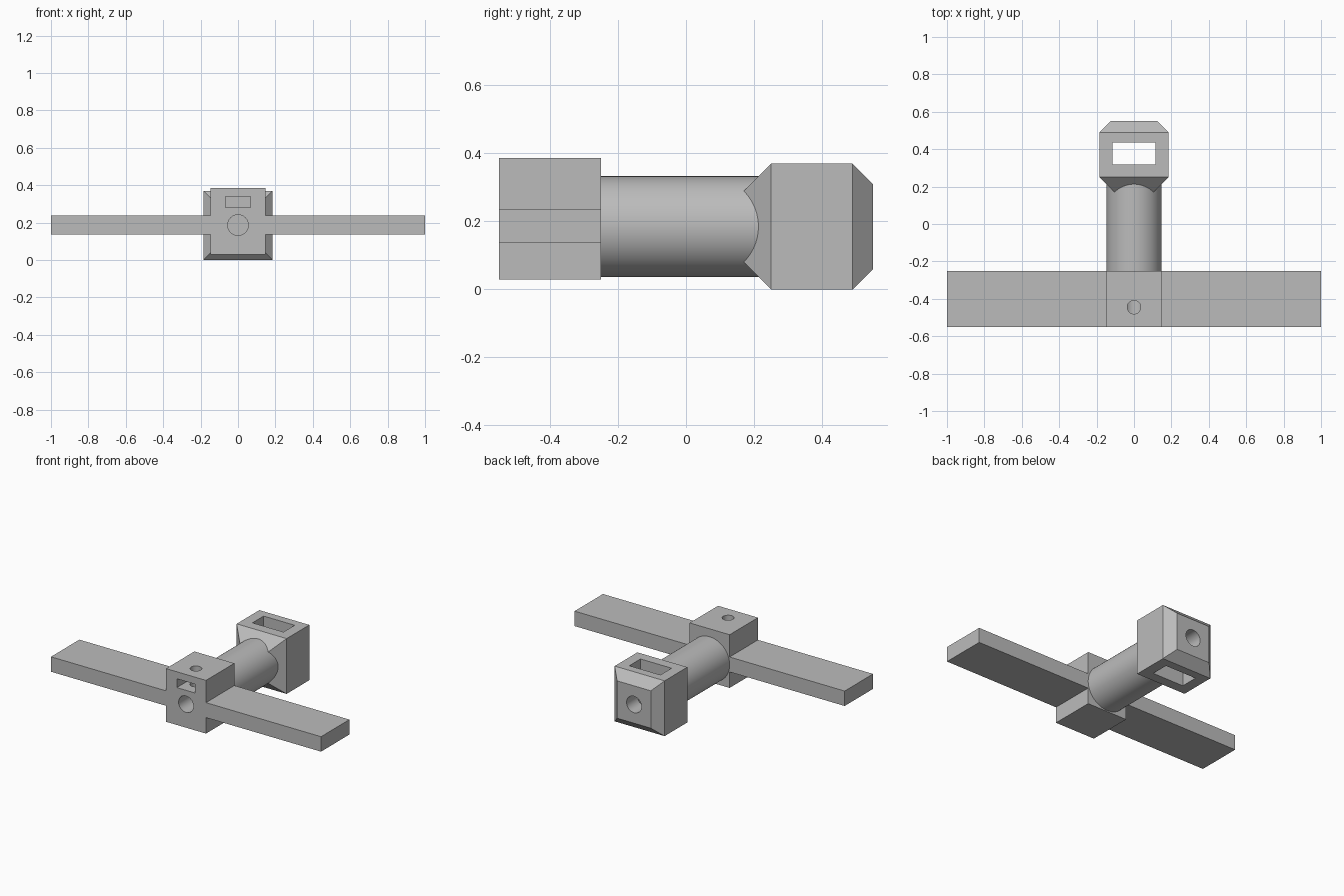
import bpy, bmesh, math
from mathutils import Matrix, Vector

cube = bpy.data.objects.get("Cube")
if cube:
    bpy.data.objects.remove(cube, do_unlink=True)

AXIS = 0.185          # height of the shaft axis
FRONT, JOINT = -0.55, -0.25

grey = bpy.data.materials.new("plain_grey")
grey.use_nodes = True
COLOUR = (0.5, 0.5, 0.5, 1)
grey.diffuse_color = COLOUR
grey.node_tree.nodes["Principled BSDF"].inputs["Base Color"].default_value = COLOUR


def finish(name, bm):
    bmesh.ops.recalc_face_normals(bm, faces=bm.faces[:])
    mesh = bpy.data.meshes.new(name)
    bm.to_mesh(mesh)
    bm.free()
    mesh.materials.append(grey)
    obj = bpy.data.objects.new(name, mesh)
    bpy.context.collection.objects.link(obj)
    return obj


def box(name, low, high):
    low, high = Vector(low), Vector(high)
    bm = bmesh.new()
    bmesh.ops.create_cube(bm, size=1)
    bmesh.ops.scale(bm, vec=high - low, verts=bm.verts[:])
    bmesh.ops.translate(bm, vec=(low + high) / 2, verts=bm.verts[:])
    return finish(name, bm)


def rod(name, start, end, radius, sides=64):
    start, end = Vector(start), Vector(end)
    turn = (end - start).to_track_quat('Z', 'Y').to_matrix().to_4x4()
    bm = bmesh.new()
    bmesh.ops.create_cone(bm, cap_ends=True, segments=sides, radius1=radius,
                          radius2=radius, depth=(end - start).length,
                          matrix=Matrix.Translation((start + end) / 2) @ turn)
    return finish(name, bm)


def square_loft(name, sections):
    """Square sections given as (y, half width), joined along y."""
    bm = bmesh.new()
    rings = [[bm.verts.new((sx * h, y, AXIS + sz * h))
              for sx, sz in ((-1, -1), (1, -1), (1, 1), (-1, 1))]
             for y, h in sections]
    for a, b in zip(rings, rings[1:]):
        for i in range(4):
            j = (i + 1) % 4
            bm.faces.new((a[i], a[j], b[j], b[i]))
    bm.faces.new(rings[0])
    bm.faces.new(rings[-1])
    return finish(name, bm)


def cut(obj, cutters):
    bpy.context.view_layer.objects.active = obj
    for cutter in cutters:
        mod = obj.modifiers.new("opening", 'BOOLEAN')
        mod.operation = 'DIFFERENCE'
        mod.solver = 'EXACT'
        mod.object = cutter
        bpy.ops.object.modifier_apply(modifier=mod.name)


# Main parts
block = box("mount_block", (-0.148, FRONT, 0.03), (0.148, JOINT, 0.386))
shaft = rod("shaft", (0, JOINT, AXIS), (0, 0.25, AXIS), 0.148, 96)
head = square_loft("chamfered_head",
                   [(0.13, 0.065), (0.25, 0.185), (0.49, 0.185), (0.55, 0.125)])
wings = [box(side + "_wing", (min(s * 0.148, s), FRONT, 0.137),
             (max(s * 0.148, s), JOINT, 0.237))
         for side, s in (("left", 1), ("right", -1))]

# Openings
bore = rod("bore_cutter", (0, -0.7, 0.187), (0, -0.1, 0.187), 0.055)
screw_hole = rod("screw_hole_cutter", (0, -0.445, 0.19), (0, -0.445, 0.5), 0.036)
nut_slot = box("nut_slot_cutter", (-0.068, -0.7, 0.28), (0.068, -0.375, 0.339))
window = box("window_cutter", (-0.115, 0.317, -0.2), (0.115, 0.435, 0.6))
back_hole = rod("back_hole_cutter", (0, 0.38, AXIS), (0, 0.7, AXIS), 0.055)

cut(block, [bore, screw_hole, nut_slot])
cut(shaft, [bore])
cut(head, [window, back_hole])
for cutter in (bore, screw_hole, nut_slot, window, back_hole):
    bpy.data.objects.remove(cutter, do_unlink=True)

# Round walls smooth, edges sharp
bpy.ops.object.select_all(action='DESELECT')
for obj in [block, shaft, head] + wings:
    obj.select_set(True)
bpy.context.view_layer.objects.active = shaft
bpy.ops.object.shade_smooth_by_angle(angle=math.radians(30))
